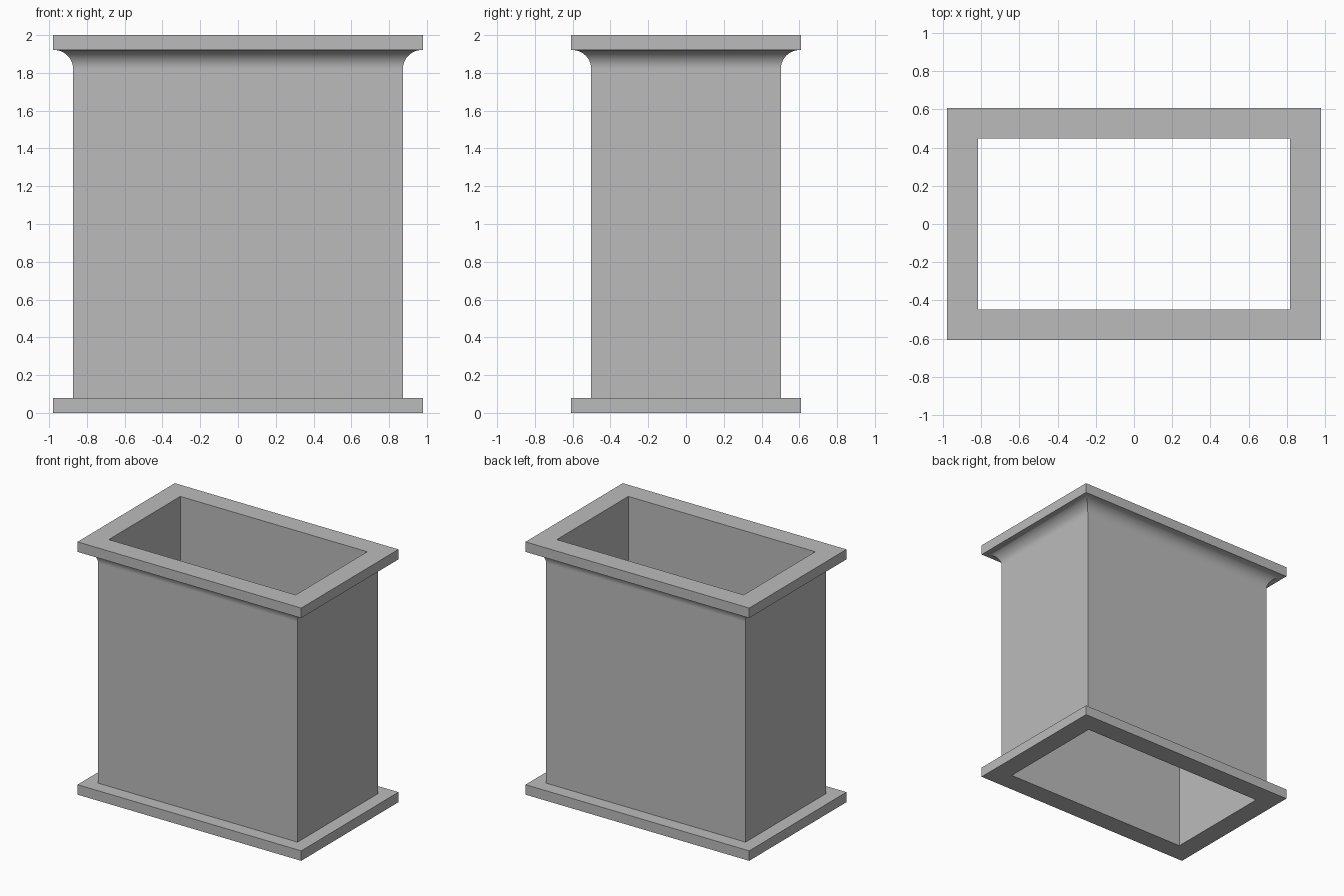
import bpy, bmesh, math

if "Cube" in bpy.data.objects:
    bpy.data.objects.remove(bpy.data.objects["Cube"], do_unlink=True)

# Main sizes: half widths of the outer wall, and offsets from it
WALL_X, WALL_Y, HEIGHT = 0.873, 0.502, 2.0
WALL = 0.055        # wall thickness
LIP = 0.106         # how far the flanges stick out
PLATE = 0.079       # flange thickness
RADIUS = 0.1        # cove under the top flange
STEPS = 14

grey = bpy.data.materials.new("plain grey")
grey.use_nodes = True
colour = (0.5, 0.5, 0.5, 1)
grey.diffuse_color = colour
grey.node_tree.nodes["Principled BSDF"].inputs["Base Color"].default_value = colour

# Wall section as (offset from outer wall, height), from the bottom outside up
under = HEIGHT - PLATE
section = [(-WALL, 0), (LIP, 0), (LIP, PLATE), (0, PLATE)]
for i in range(STEPS + 1):
    a = math.pi / 2 * i / STEPS
    section.append((RADIUS * (1 - math.cos(a)), under - RADIUS * (1 - math.sin(a))))
section += [(LIP, under), (LIP, HEIGHT), (-WALL, HEIGHT)]

# Sweep the section around the rectangle with mitred corners
bm = bmesh.new()
corners = [(-1, -1), (1, -1), (1, 1), (-1, 1)]
rings = [[bm.verts.new((sx * (WALL_X + d), sy * (WALL_Y + d), z)) for sx, sy in corners]
         for d, z in section]
for low, high in zip(rings, rings[1:] + rings[:1]):
    for i in range(4):
        j = (i + 1) % 4
        bm.faces.new((low[i], low[j], high[j], high[i]))
bmesh.ops.recalc_face_normals(bm, faces=bm.faces)
mesh = bpy.data.meshes.new("flanged_duct")
bm.to_mesh(mesh)
bm.free()
mesh.materials.append(grey)
duct = bpy.data.objects.new("flanged_duct", mesh)
bpy.context.collection.objects.link(duct)

# Smooth cove, crisp corners, flat walls
bpy.ops.object.select_all(action="DESELECT")
duct.select_set(True)
bpy.context.view_layer.objects.active = duct
bpy.ops.object.shade_smooth_by_angle(angle=math.radians(30))
weighted = duct.modifiers.new("flat walls", "WEIGHTED_NORMAL")
weighted.keep_sharp = True
